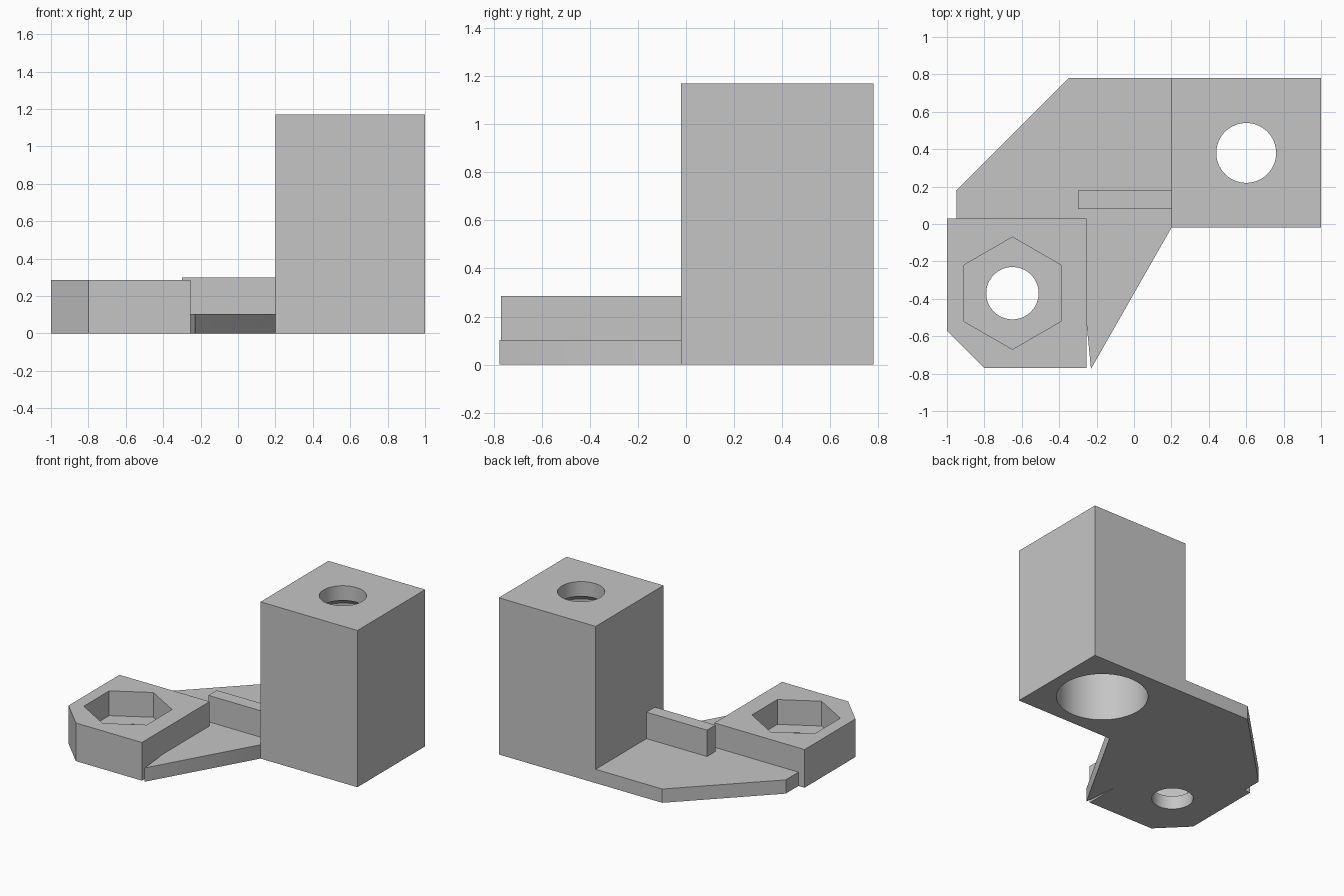
import bpy
import bmesh
from math import cos, sin, pi, radians

cube = bpy.data.objects.get("Cube")
if cube:
    bpy.data.objects.remove(cube, do_unlink=True)

grey = bpy.data.materials.new("plain_grey")
grey.use_nodes = True
colour = (0.56, 0.56, 0.56, 1)
grey.diffuse_color = colour
grey.node_tree.nodes["Principled BSDF"].inputs["Base Color"].default_value = colour


def loft(name, rings):
    """Closed solid through a list of rings, each a list of 3D points."""
    bm = bmesh.new()
    loops = [[bm.verts.new(p) for p in ring] for ring in rings]
    n = len(loops[0])
    bm.faces.new(loops[0])
    bm.faces.new(loops[-1])
    for low, high in zip(loops, loops[1:]):
        for i in range(n):
            j = (i + 1) % n
            bm.faces.new((low[i], low[j], high[j], high[i]))
    bmesh.ops.recalc_face_normals(bm, faces=bm.faces)
    mesh = bpy.data.meshes.new(name)
    bm.to_mesh(mesh)
    bm.free()
    mesh.materials.append(grey)
    obj = bpy.data.objects.new(name, mesh)
    bpy.context.collection.objects.link(obj)
    return obj


def prism(name, outline, z0, z1):
    return loft(name, [[(x, y, z) for x, y in outline] for z in (z0, z1)])


def box(name, x0, x1, y0, y1, z0, z1):
    return prism(name, [(x0, y0), (x1, y0), (x1, y1), (x0, y1)], z0, z1)


def turned(name, cx, cy, profile, sides=64):
    """Solid of revolution about a vertical axis; profile is (radius, z) pairs."""
    turns = [pi / 2 + 2 * pi * i / sides for i in range(sides)]
    return loft(name, [[(cx + r * cos(a), cy + r * sin(a), z) for a in turns]
                       for r, z in profile])


def cut(target, cutter):
    cutter.hide_render = True
    mod = target.modifiers.new("cut", 'BOOLEAN')
    mod.operation = 'DIFFERENCE'
    mod.solver = 'EXACT'
    mod.object = cutter
    bpy.context.view_layer.objects.active = target
    bpy.ops.object.modifier_apply(modifier=mod.name)
    bpy.data.objects.remove(cutter, do_unlink=True)


# Tall block with a wide bore that narrows to a small hole at the top
tower = box("tower_block", 0.2, 1, -0.02, 0.78, 0, 1.17)
cut(tower, turned("bore_cutter", 0.6, 0.38,
                  [(0.31, -0.1), (0.31, 0.97), (0.16, 1.06), (0.16, 1.3)]))

# Chamfered lug with a hexagonal nut pocket and a bolt hole
lug = prism("nut_lug", [(-0.8, -0.77), (-0.255, -0.77), (-0.255, 0.03),
                        (-1, 0.03), (-1, -0.57)], 0, 0.285)
cut(lug, turned("hex_cutter", -0.65, -0.37, [(0.3, 0.1), (0.3, 0.4)], 6))
cut(lug, turned("bolt_cutter", -0.65, -0.37, [(0.14, -0.1), (0.14, 0.2)]))

# Thin plate joining the tower to the lug
plate = prism("base_plate", [(0.2, 0.78), (-0.35, 0.78), (-0.95, 0.18),
                             (-0.95, 0.03), (-0.255, 0.03), (-0.255, -0.52),
                             (-0.23, -0.775), (0.2, -0.02)], 0, 0.103)

# Upright stiffening rib on the plate
rib = box("stiffening_rib", -0.3, 0.2, 0.08, 0.18, 0.1, 0.3)

# Smooth the bores, keep the edges sharp
bpy.ops.object.select_all(action='DESELECT')
for part in (tower, lug, plate, rib):
    part.select_set(True)
bpy.context.view_layer.objects.active = tower
bpy.ops.object.shade_smooth_by_angle(angle=radians(30))
